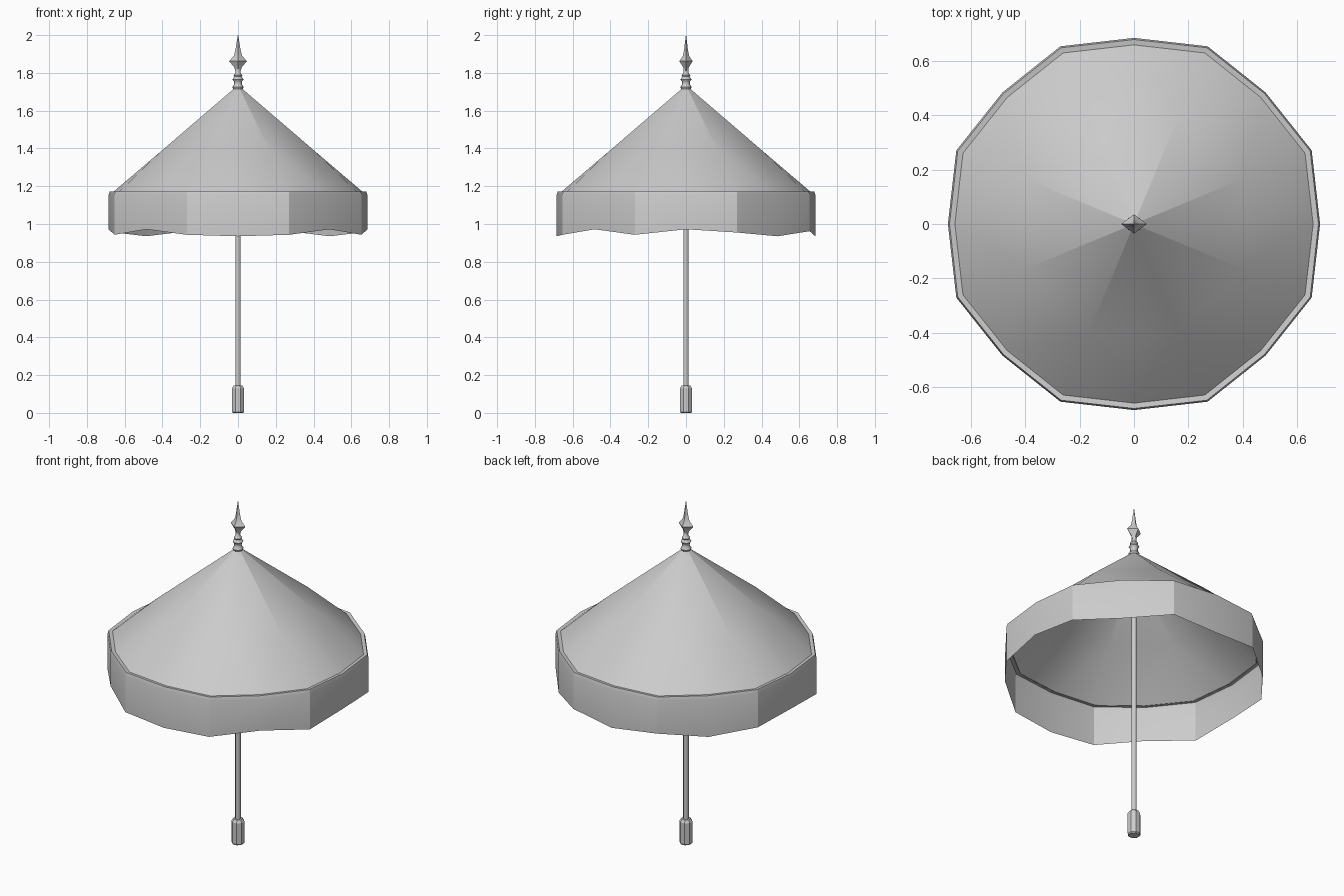
import bpy, bmesh, math

cube = bpy.data.objects.get("Cube")
if cube:
    bpy.data.objects.remove(cube, do_unlink=True)

grey = bpy.data.materials.new("plain_grey")
grey.use_nodes = True
colour = (0.6, 0.6, 0.6, 1)
grey.diffuse_color = colour
grey.node_tree.nodes["Principled BSDF"].inputs["Base Color"].default_value = colour


def polar(r, degrees, z):
    a = math.radians(degrees)
    return (r * math.cos(a), r * math.sin(a), z)


def finish(name, bm, angle=30):
    bmesh.ops.recalc_face_normals(bm, faces=bm.faces)
    mesh = bpy.data.meshes.new(name)
    bm.to_mesh(mesh)
    bm.free()
    mesh.materials.append(grey)
    obj = bpy.data.objects.new(name, mesh)
    bpy.context.collection.objects.link(obj)
    bpy.ops.object.select_all(action="DESELECT")
    obj.select_set(True)
    bpy.context.view_layer.objects.active = obj
    bpy.ops.object.shade_smooth_by_angle(angle=math.radians(angle))
    return obj


def bridge(bm, lower, upper):
    n = len(lower)
    for i in range(n):
        j = (i + 1) % n
        bm.faces.new((lower[i], lower[j], upper[j], upper[i]))


def turned(name, profile, sides, turn=0, squash=1, angle=30):
    """Lathe a (radius, height) profile and cap both ends."""
    bm = bmesh.new()
    rings = []
    for r, z in profile:
        points = [polar(r, turn + 360 * i / sides, z) for i in range(sides)]
        rings.append([bm.verts.new((x, y * squash, h)) for x, y, h in points])
    for a, b in zip(rings, rings[1:]):
        bridge(bm, a, b)
    bm.faces.new(rings[0])
    bm.faces.new(rings[-1])
    return finish(name, bm, angle)


# Canopy: eight flat panels that flare into a rounder rim
bm = bmesh.new()
apex = bm.verts.new((0, 0, 1.735))
ridge = [bm.verts.new(polar(0.435, 45 * i + 22.5, 1.39)) for i in range(8)]
corner = [bm.verts.new(polar(0.682, 45 * i + 22.5, 1.17)) for i in range(8)]
middle = [bm.verts.new(polar(0.66, 45 * i + 45, 1.17)) for i in range(8)]
for i in range(8):
    j = (i + 1) % 8
    bm.faces.new((apex, ridge[i], ridge[j]))
    bm.faces.new((ridge[i], middle[i], ridge[j]))
    bm.faces.new((ridge[i], corner[i], middle[i]))
    bm.faces.new((ridge[j], middle[i], corner[j]))
finish("canopy", bm, 26)

# Valance: hanging cloth band with an uneven hem and a turned-in top
hem = [0.972, 0.955, 0.935, 0.962, 0.935, 0.962, 0.935, 0.955,
       0.972, 0.943, 0.972, 0.943, 0.935, 0.943, 0.972, 0.943]
bm = bmesh.new()
rows = [[], [], [], []]
for i, low in enumerate(hem):
    r = 0.708 if i % 2 else 0.685
    for row, inset, z in zip(rows, (0, 0, 0.006, 0.03), (low, 1.155, 1.173, 1.17)):
        row.append(bm.verts.new(polar(r - inset, 22.5 * i, z)))
for a, b in zip(rows, rows[1:]):
    bridge(bm, a, b)
finish("valance", bm, 26)

# Pole and handle
turned("pole", [(0.015, 0.13), (0.015, 1.72)], 8, 22.5, angle=50)
turned("handle", [(0.03, 0), (0.035, 0.006), (0.035, 0.13), (0.025, 0.145)], 8, 22.5)

# Finial: beaded collar below a four-sided spike
turned("finial_collar", [(0.026, 1.715), (0.03, 1.725), (0.02, 1.74), (0.021, 1.755),
                         (0.029, 1.765), (0.019, 1.78), (0.023, 1.788),
                         (0.012, 1.8), (0.013, 1.82)], 8, angle=50)
turned("finial_spike", [(0.014, 1.81), (0.02, 1.83), (0.047, 1.862), (0.022, 1.89),
                        (0.014, 1.92), (0.001, 2.0)], 4, squash=0.75)
